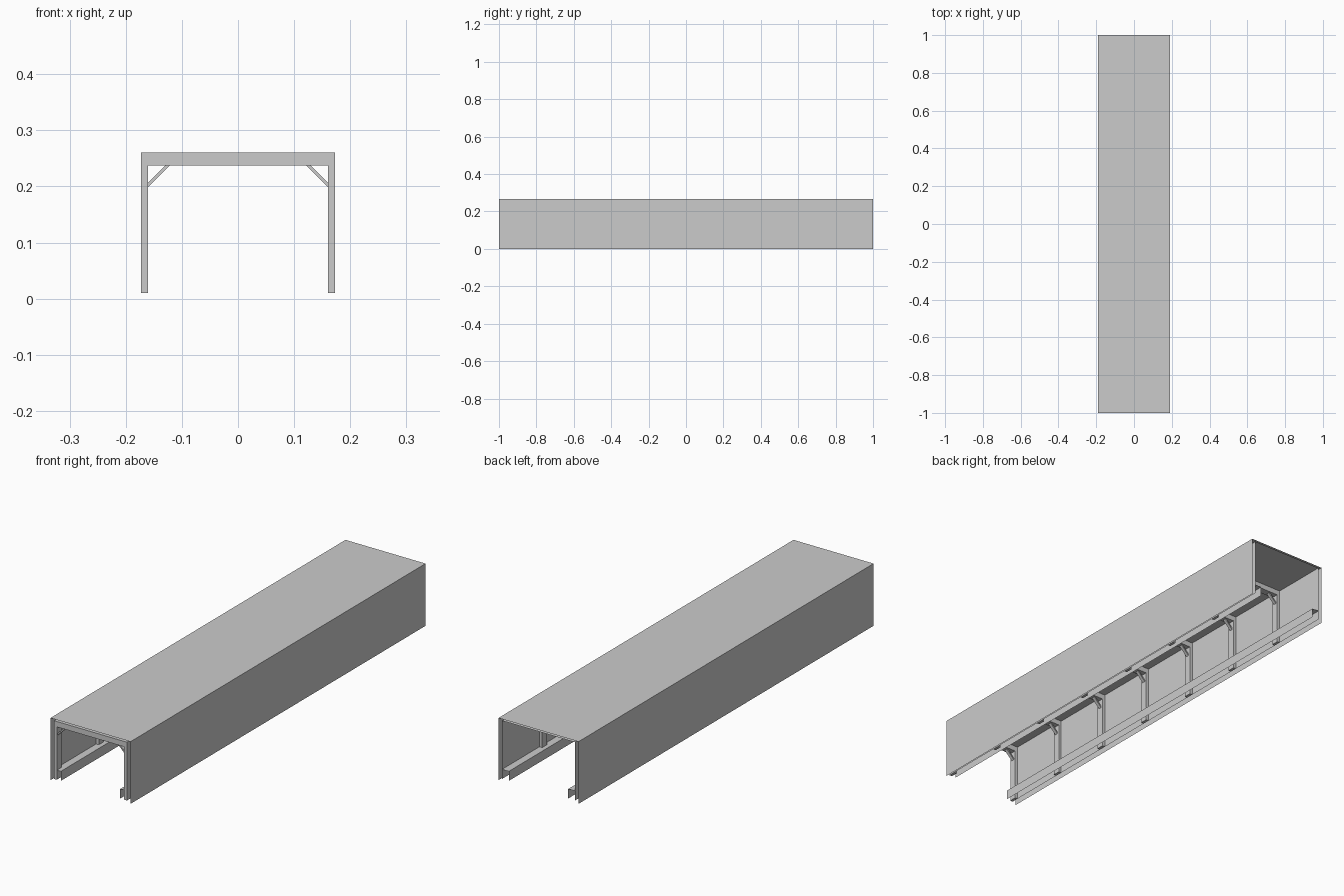
import bpy

if "Cube" in bpy.data.objects:
    bpy.data.objects.remove(bpy.data.objects["Cube"])

Y0, Y1 = -1.0, 1.0
FRAMES, STEP, DEPTH = 7, 2 / 7, 0.032


def make(name, verts, faces):
    mesh = bpy.data.meshes.new(name)
    mesh.from_pydata(verts, [], faces)
    mesh.update()
    ob = bpy.data.objects.new(name, mesh)
    bpy.context.collection.objects.link(ob)
    return ob


def sheet(name, profile):
    """Thin sheet swept along y from an open (x, z) profile."""
    n = len(profile)
    verts = [(x, y, z) for y in (Y0, Y1) for x, z in profile]
    return make(name, verts, [(i, i + 1, n + i + 1, n + i) for i in range(n - 1)])


def prism(name, profile, ya, yb):
    """Solid bar from a closed (x, z) profile, repeated for every frame."""
    n = len(profile)
    verts = [(x, y, z) for y in (ya, yb) for x, z in profile]
    faces = [tuple(range(n)), tuple(reversed(range(n, 2 * n)))]
    faces += [(i, n + i, n + (i + 1) % n, (i + 1) % n) for i in range(n)]
    ob = make(name, verts, faces)
    arr = ob.modifiers.new("repeat", 'ARRAY')
    arr.count = FRAMES
    arr.use_relative_offset = False
    arr.use_constant_offset = True
    arr.constant_offset_displace = (0, STEP, 0)
    return ob


def mirror(ob):
    ob.modifiers.new("mirror", 'MIRROR').use_axis[0] = True
    return ob


def rect(x0, x1, z0, z1):
    return [(x0, z0), (x1, z0), (x1, z1), (x0, z1)]


# Outer shell and inner lining, open at both ends
sheet("outer_shell", [(-.19, 0), (-.19, .267), (.19, .267), (.19, 0)])
sheet("inner_lining", [(.173, .01), (.173, .26), (-.173, .26), (-.173, .01)])

# Low side ledges
mirror(sheet("side_ledge", [(.141, .01), (.141, .051), (.173, .051)]))

# Repeated support frames: posts, cross beam and corner braces
mirror(prism("post", rect(.16, .173, .01, .26), Y0, Y0 + DEPTH))
prism("cross_beam", rect(-.16, .16, .237, .26), Y0, Y0 + DEPTH)
mid = Y0 + DEPTH / 2
mirror(prism("corner_brace",
             [(.16, .199), (.16, .207), (.13, .237), (.122, .237)],
             mid - .007, mid + .007))
